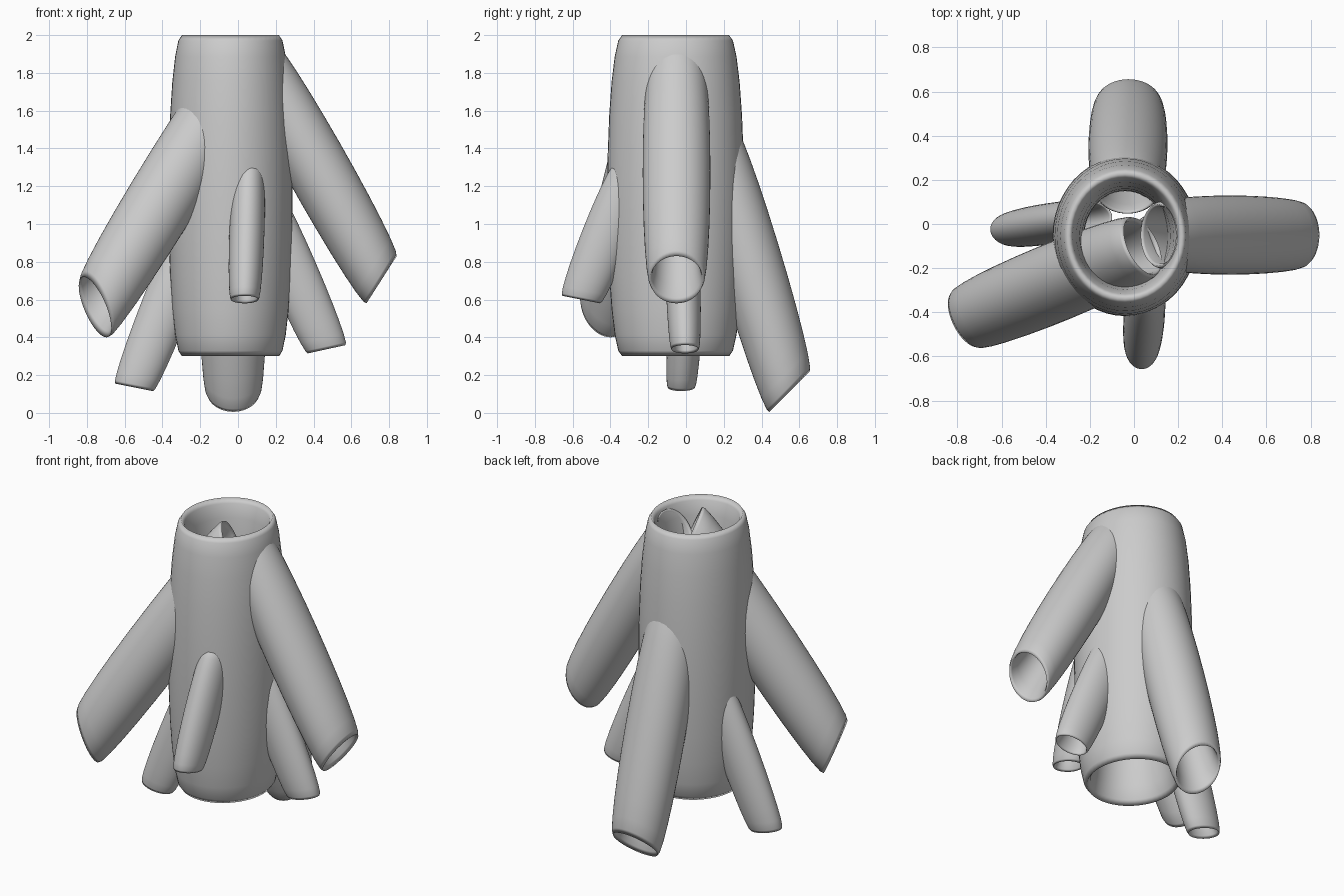
import bpy
from mathutils import Matrix, Vector

if "Cube" in bpy.data.objects:
    bpy.data.objects.remove(bpy.data.objects["Cube"])


def tube(name, low, high, u, v):
    """Stretched torus: a hollow tube with thin rims.
    low/high are rim centres, u/v the half-axes of the rim ellipse."""
    low, high, u, v = map(Vector, (low, high, u, v))
    minor = 0.28
    bpy.ops.mesh.primitive_torus_add(major_segments=48, minor_segments=24,
                                     major_radius=1.0, minor_radius=minor)
    ob = bpy.context.object
    ob.name = name
    axis = (high - low) / 2 / minor
    mid = (low + high) / 2
    m = Matrix((u, v, axis)).transposed().to_4x4()
    m.translation = mid
    ob.data.transform(m)
    if m.determinant() < 0:
        ob.data.flip_normals()
    bpy.ops.object.shade_smooth()
    return ob


# Upright main tube
tube("trunk", (-0.04, -0.055, 0.30), (-0.04, -0.055, 2.0),
     (0.257, 0, 0), (0, 0.283, 0))

# Large branches
tube("right_branch", (0.76, -0.05, 0.705), (0.11, -0.05, 1.84),
     (0.08, 0, 0.125), (0, 0.14, 0))
tube("left_branch", (-0.757, -0.43, 0.56), (0.04, -0.10, 1.84),
     (-0.06, -0.03, 0.16), (0.062, -0.125, 0))
tube("back_branch", (-0.025, 0.548, 0.1125), (-0.03, 0.155, 1.40),
     (0, 0.107, 0.107), (0.14, 0, 0))

# Small branches
tube("front_small_branch", (0.035, -0.555, 0.60), (0.058, -0.285, 1.285),
     (0, -0.10, 0.02), (0.0725, 0, 0))
tube("left_small_branch", (-0.55, -0.025, 0.135), (-0.20, 0.03, 1.03),
     (-0.10, 0, 0.02), (0, 0.072, 0))
tube("right_small_branch", (0.47, -0.005, 0.337), (0.10, -0.03, 1.19),
     (0.10, 0, 0.022), (0, 0.072, 0))
